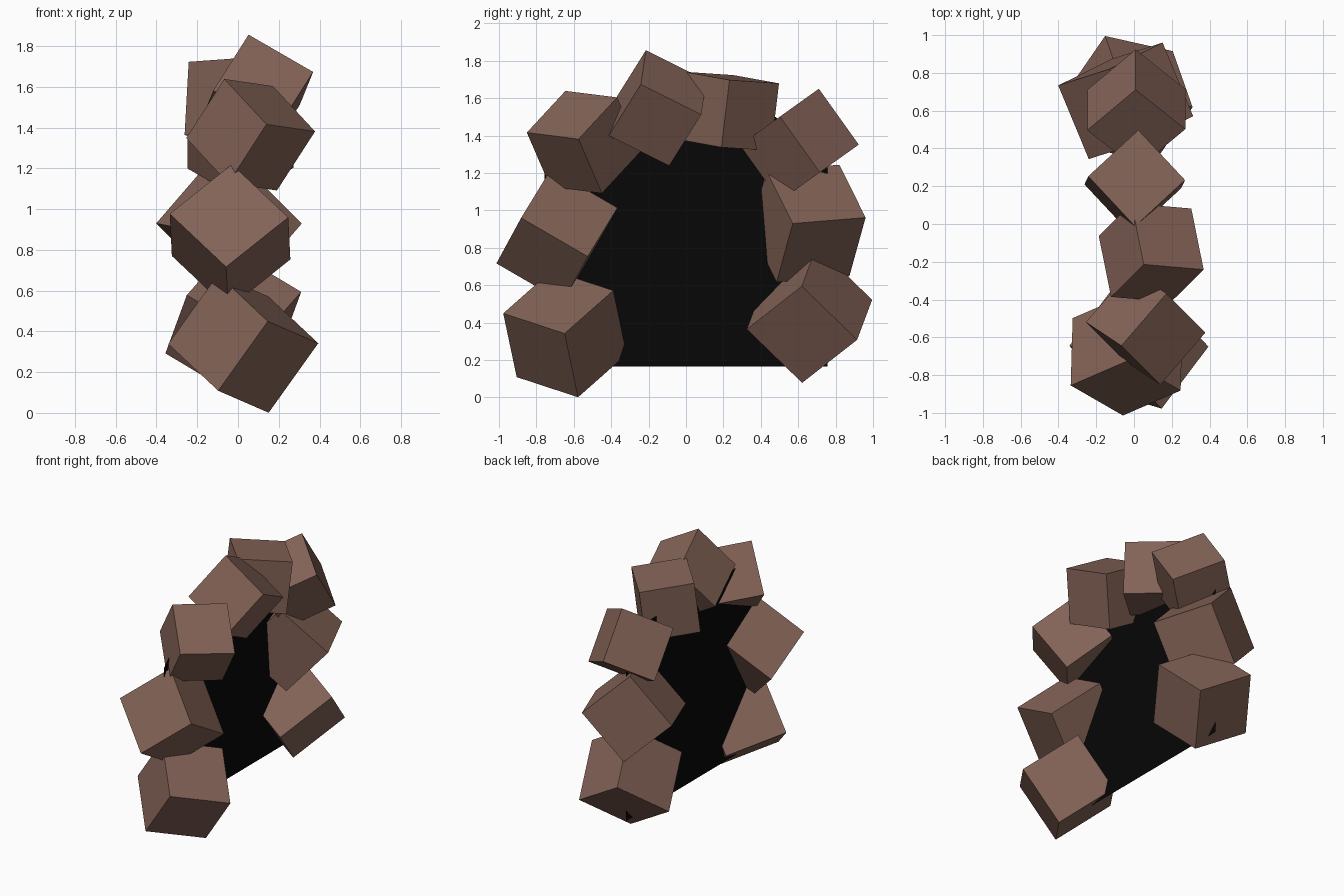
import bpy, bmesh
from mathutils import Vector, Matrix

if "Cube" in bpy.data.objects:
    bpy.data.objects.remove(bpy.data.objects["Cube"])


def material(name, rgb):
    m = bpy.data.materials.new(name)
    m.diffuse_color = (*rgb, 1)
    m.use_nodes = True
    m.node_tree.nodes["Principled BSDF"].inputs["Base Color"].default_value = m.diffuse_color
    return m


stone = material("brown_stone", (0.23, 0.125, 0.095))
dark = material("black", (0.002, 0.002, 0.002))


def add_object(name, bm, mat):
    mesh = bpy.data.meshes.new(name)
    bm.to_mesh(mesh)
    bm.free()
    mesh.materials.append(mat)
    ob = bpy.data.objects.new(name, mesh)
    bpy.context.collection.objects.link(ob)
    return ob


def block(name, centre, size, u, v):
    """Tumbled cube whose edges follow u and (roughly) v."""
    u = Vector(u).normalized()
    v = Vector(v)
    v = (v - u * v.dot(u)).normalized()
    rot = Matrix((u, v, u.cross(v))).transposed().to_4x4()
    bm = bmesh.new()
    bmesh.ops.create_cube(bm, size=size, matrix=Matrix.Translation(centre) @ rot)
    return add_object(name, bm, stone)


# Arch of tumbled blocks, front foot over the top to the back foot
blocks = [
    ((.026, -.647, .340), .425, (-.246, -.326, .107), (-.246, .257, .23)),
    ((-.039, -.690, .865), .412, (.01, .345, -.2), (.299, .135, .235)),
    ((.062, -.547, 1.365), .367, (.24, .278, -.035), (-.2, .21, .22)),
    ((.091, -.152, 1.547), .367, (-.315, .027, .182), (-.065, .321, -.16)),
    ((.004, .221, 1.53), .363, (.02, .043, .358), (.26, .240, -.045)),
    ((.012, .606, 1.35), .367, (0, .21, -.294), (.265, -.21, -.15)),
    ((-.044, .652, .930), .423, (-.162, .39, .032), (-.285, -.134, .283)),
    ((-.023, .66, .443), .425, (-.358, .08, .214), (-.203, -.294, -.23)),
]
for i, (c, s, u, v) in enumerate(blocks):
    block(f"arch_block_{i + 1}", c, s, u, v)

# Flat black doorway panel filling the arch
half = [(.757, .165), (.757, 1.23), (.48, 1.5)]
outline = half + [(-y, z) for y, z in reversed(half)]
bm = bmesh.new()
bm.faces.new([bm.verts.new((-.055, y, z)) for y, z in outline])
add_object("doorway_panel", bm, dark)
